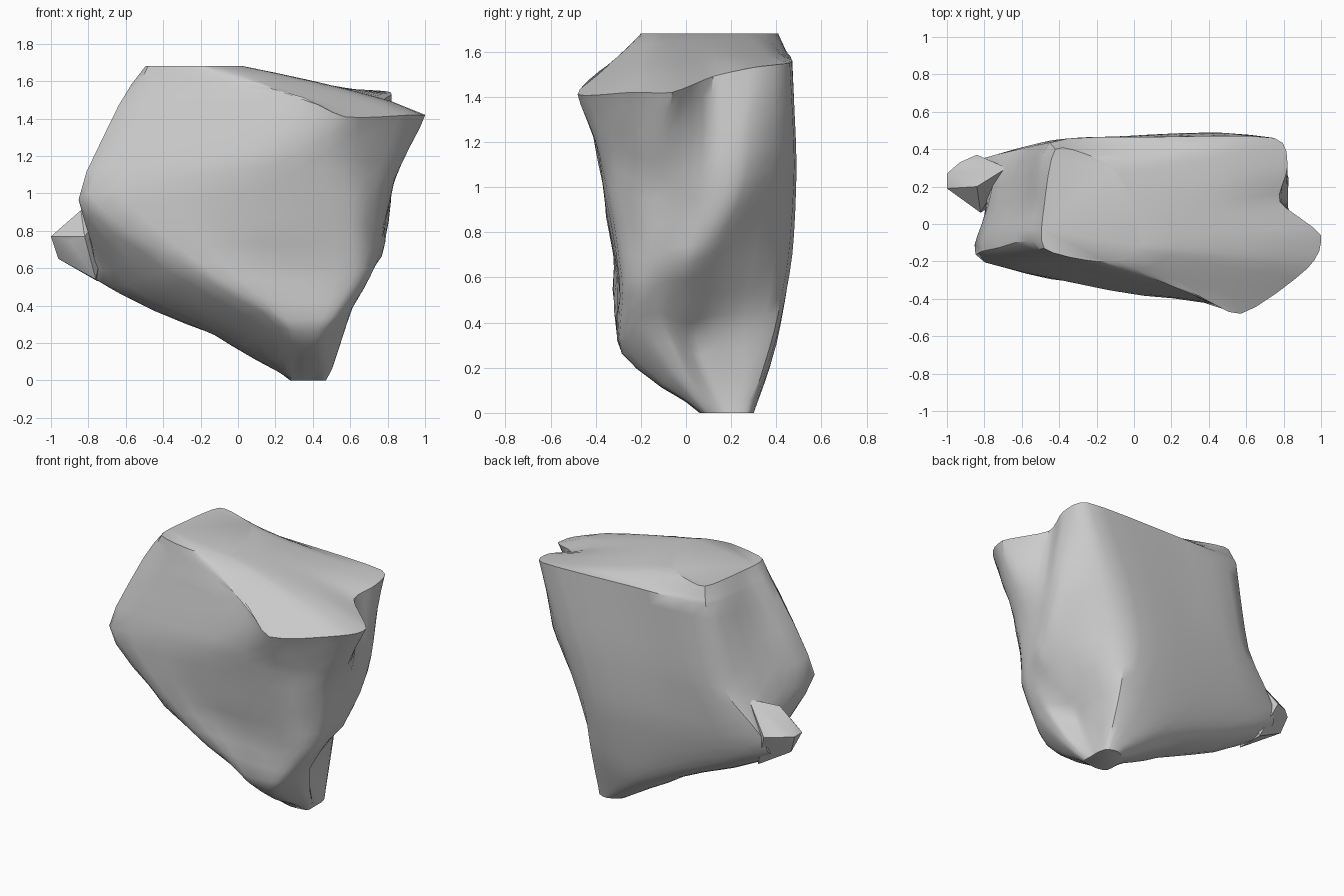
import bpy, bmesh, math
from mathutils import Vector, noise

cube = bpy.data.objects.get("Cube")
if cube:
    bpy.data.objects.remove(cube)

stone = bpy.data.materials.new("grey stone")
stone.diffuse_color = (0.6, 0.6, 0.6, 1)
stone.use_nodes = True
stone.node_tree.nodes["Principled BSDF"].inputs["Base Color"].default_value = stone.diffuse_color


def spline(p, steps, closed):
    """Smooth curve through the points, evenly stepped between each pair."""
    n = len(p)
    pick = (lambda i: p[i % n]) if closed else (lambda i: p[max(0, min(n - 1, i))])
    out = []
    for i in range(n if closed else n - 1):
        a, b, c, d = (pick(i + k) for k in (-1, 0, 1, 2))
        for s in range(steps):
            t = s / steps
            bend_in, bend_out = (c - a) * 0.35, (d - b) * 0.35
            out.append(b * (2 * t**3 - 3 * t**2 + 1) + c * (3 * t**2 - 2 * t**3)
                       + bend_in * (t**3 - 2 * t**2 + t) + bend_out * (t**3 - t**2))
    return out if closed else out + [p[-1]]


def rail(*stations, hollow=1.6):
    """Path up the rock to its rim, then a hollow or domed slope to the flat cap."""
    p = [Vector(s) for s in stations]
    path = spline(p[:-1], 4, False)
    rim, cap = p[-2], p[-1]
    for t in (0.2, 0.4, 0.6, 0.8, 1.0):
        q = rim.lerp(cap, t)
        q.z = rim.z + (cap.z - rim.z) * t**hollow
        path.append(q)
    return path


def finish(bm, name, angle):
    bmesh.ops.recalc_face_normals(bm, faces=bm.faces)
    mesh = bpy.data.meshes.new(name)
    bm.to_mesh(mesh)
    bm.free()
    mesh.materials.append(stone)
    obj = bpy.data.objects.new(name, mesh)
    bpy.context.collection.objects.link(obj)
    bpy.ops.object.select_all(action='DESELECT')
    obj.select_set(True)
    bpy.context.view_layer.objects.active = obj
    bpy.ops.object.shade_smooth_by_angle(angle=math.radians(angle))


# Edges of the boulder, each running from the foot to the cap
front_left = rail((.29, .08, 0), (.22, -.25, .28), (-.3, -.3, .62),
                  (-.79, -.2, 1), (-.53, -.14, 1.58), (-.48, -.13, 1.68), hollow=1)
front = rail((.36, .06, 0), (.33, -.28, .26), (.15, -.31, .62),
             (.05, -.38, 1.13), (.26, -.345, 1.54), (-.2, -.2, 1.68), hollow=1.2)
front_right = rail((.45, .07, 0), (.46, -.28, .27), (.62, -.28, .6),
                   (.56, -.38, 1.12), (.57, -.48, 1.41), (-.03, -.17, 1.68), hollow=1)
bulge_front = rail((.47, .09, 0), (.6, -.2, .37), (.72, -.18, .6),
                   (.78, -.22, 1.04), (.93, -.235, 1.42), (.02, -.13, 1.68), hollow=.8)
bulge = rail((.47, .12, 0), (.61, -.1, .38), (.75, -.08, .65),
             (.83, -.07, 1.05), (1, -.06, 1.42), (.03, -.08, 1.68), hollow=.75)
notch = rail((.47, .17, 0), (.5, .02, .33), (.76, .02, .66),
             (.82, .11, 1.03), (.78, .12, 1.49), (.02, .04, 1.68), hollow=.8)
right_ridge = rail((.47, .22, 0), (.49, .12, .36), (.72, .13, .68),
                   (.81, .27, 1.05), (.82, .3, 1.53), (-.02, .16, 1.68), hollow=1.2)
back_right = rail((.45, .28, 0), (.44, .39, .36), (.45, .455, .7),
                  (.57, .48, 1.1), (.75, .46, 1.55), (-.1, .29, 1.68))
back = rail((.38, .3, 0), (.12, .38, .25), (-.1, .445, .7),
            (-.05, .47, 1.1), (.1, .465, 1.57), (-.22, .36, 1.68))
back_left = rail((.3, .25, 0), (-.15, .3, .28), (-.84, .33, .65),
                 (-.57, .41, 1.03), (-.45, .435, 1.58), (-.42, .4, 1.68), hollow=1)
left = rail((.28, .16, 0), (-.12, .08, .24), (-.66, .1, .5),
            (-.81, 0, .95), (-.53, .1, 1.58), (-.48, .1, 1.68), hollow=1)

# Boulder body: rings lofted across the edges
edges = (front_left, front, front_right, bulge_front, bulge, notch,
         right_ridge, back_right, back, back_left, left)
bm = bmesh.new()
rings = []
levels = list(zip(*edges))
rim_level = len(levels) - 6
for i, level in enumerate(levels):
    ring = []
    for p in spline(list(level), 4, True):
        # Rough, chipped stone on all but the smooth back and the top
        if 0 < i < rim_level and p.y < .3:
            p = p + noise.noise_vector(p * 6) * .015
        p.x = min(p.x, 1)
        p.z = max(p.z, 0)
        ring.append(bm.verts.new(p))
    rings.append(ring)
for low, high in zip(rings, rings[1:]):
    for i in range(len(low)):
        j = (i + 1) % len(low)
        bm.faces.new((low[i], low[j], high[j], high[i]))
bm.faces.new(rings[0])
bm.faces.new(rings[-1])
finish(bm, "boulder_body", 38)

# Small flat-topped spur low on the back left corner
bm = bmesh.new()
for p in ((-1, .19, .77), (-1, .27, .77), (-.96, .25, .65), (-.93, .33, .77),
          (-.84, .37, .76), (-.75, .3, .53), (-.76, .1, .54), (-.9, .12, .75),
          (-.82, .06, .77), (-.84, .2, .91), (-.68, .3, .95)):
    bm.verts.new(p)
hull = bmesh.ops.convex_hull(bm, input=bm.verts)
bmesh.ops.delete(bm, geom=list({v for v in hull["geom_interior"] + hull["geom_unused"]
                                if isinstance(v, bmesh.types.BMVert)}), context='VERTS')
finish(bm, "side_spur", 30)
